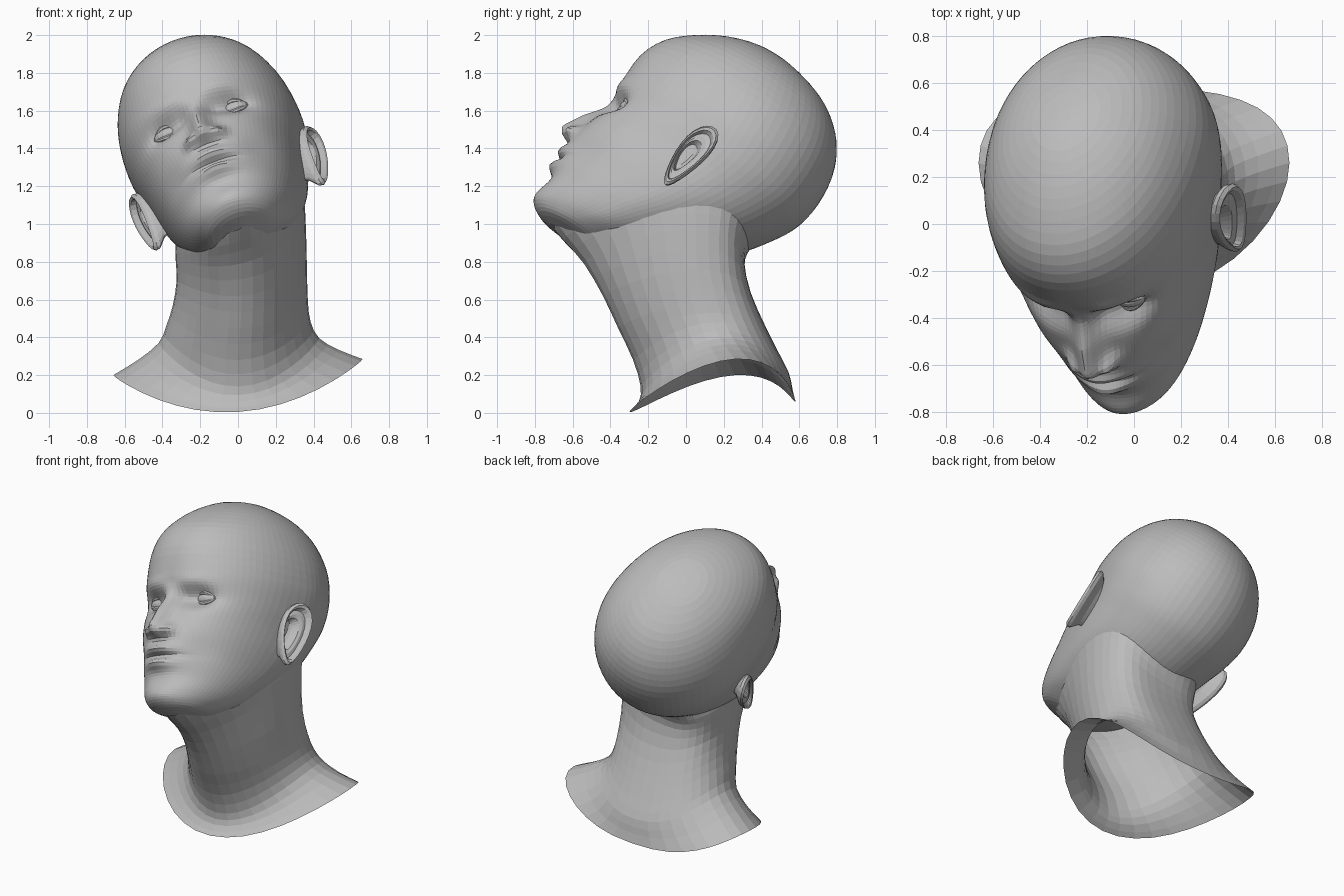
import bpy, bmesh, math
from mathutils import Matrix, Vector

if "Cube" in bpy.data.objects:
    bpy.data.objects.remove(bpy.data.objects["Cube"], do_unlink=True)

clay = bpy.data.materials.new("clay_grey")
clay.use_nodes = True
GREY = (0.5, 0.5, 0.5, 1)
clay.diffuse_color = GREY
clay.node_tree.nodes["Principled BSDF"].inputs["Base Color"].default_value = GREY

# Head frame: sideways, backwards and upwards axes of the tilted head
side = Vector((0.93, -0.04, 0.365)).normalized()
back = Vector((0.228, 0.843, -0.486))
back = (back - side * back.dot(side)).normalized()
up = side.cross(back)
HEAD = Matrix((side, back, up)).transposed().to_4x4()
HEAD.translation = (-0.13, 0.15, 1.42)


def lerp_table(table, key):
    """Rows of (key, values...) sorted by falling key."""
    for a, b in zip(table, table[1:]):
        if key >= b[0]:
            t = min(1, max(0, (a[0] - key) / (a[0] - b[0])))
            return [p + (q - p) * t for p, q in zip(a[1:], b[1:])]
    return list(table[-1][1:])


def spline_rows(table, steps):
    """Smooth rows through every table row; steps(a, b) gives rows per gap."""
    rows = []
    for i in range(len(table) - 1):
        p0, p1, p2 = table[max(0, i - 1)], table[i], table[i + 1]
        p3 = table[min(len(table) - 1, i + 2)]
        count = steps(p1, p2)
        for k in range(count):
            t = k / count
            rows.append([b + t / 2 * (c - a + t * (2 * a - 5 * b + 4 * c - d
                                                   + t * (3 * (b - c) + d - a)))
                         for a, b, c, d in zip(p0, p1, p2, p3)])
    return rows + [list(table[-1])]


def loft(name, rings, matrix=None, cap_start=False, cap_end=False):
    """Skin closed rings of points into one object."""
    bm = bmesh.new()
    rows = [[bm.verts.new(p) for p in ring] for ring in rings]
    n = len(rows[0])
    for a, b in zip(rows, rows[1:]):
        for i in range(n):
            j = (i + 1) % n
            bm.faces.new((a[i], a[j], b[j], b[i]))
    for wanted, row in ((cap_start, rows[0]), (cap_end, rows[-1])):
        if wanted:
            hub = bm.verts.new(sum((v.co for v in row), Vector()) / n)
            for i in range(n):
                bm.faces.new((row[i], row[(i + 1) % n], hub))
    bmesh.ops.recalc_face_normals(bm, faces=bm.faces)
    mesh = bpy.data.meshes.new(name)
    bm.to_mesh(mesh)
    bm.free()
    mesh.materials.append(clay)
    ob = bpy.data.objects.new(name, mesh)
    bpy.context.collection.objects.link(ob)
    if matrix:
        ob.matrix_world = matrix


# Head sections: height, front, back, widest point, half width, front roundness
SECTIONS = [
    (0.58, -0.03, 0.03, 0, 0.03, 1),
    (0.56, -0.165, 0.18, 0.01, 0.15, 1),
    (0.5, -0.31, 0.36, 0.02, 0.27, 1),
    (0.42, -0.435, 0.48, 0.03, 0.36, 1),
    (0.32, -0.54, 0.565, 0.05, 0.425, 0.98),
    (0.19, -0.595, 0.62, 0.08, 0.472, 0.96),
    (0.03, -0.595, 0.637, 0.1, 0.485, 0.9),
    (-0.12, -0.575, 0.615, 0.1, 0.46, 0.84),
    (-0.25, -0.61, 0.55, 0.07, 0.428, 0.84),
    (-0.4, -0.65, 0.44, 0, 0.397, 0.88),
    (-0.52, -0.645, 0.3, -0.07, 0.362, 0.9),
    (-0.63, -0.625, 0.15, -0.17, 0.32, 0.92),
    (-0.72, -0.64, 0, -0.25, 0.272, 0.94),
    (-0.78, -0.63, -0.12, -0.33, 0.22, 0.96),
    (-0.82, -0.58, -0.2, -0.4, 0.16, 1),
    (-0.84, -0.5, -0.3, -0.4, 0.06, 1),
]
# Nose ridge: height, projection, half width
NOSE = [(-0.03, 0, 0.06), (-0.12, 0.03, 0.05), (-0.22, 0.08, 0.052),
        (-0.33, 0.11, 0.062), (-0.365, 0.085, 0.068), (-0.405, 0, 0.06)]
# Face forms: sideways, height, spread sideways, spread in height, projection
FORMS = [
    (0.085, -0.35, 0.034, 0.035, 0.045),  # nostril wing
    (0.16, -0.03, 0.12, 0.045, 0.015),    # brow ridge
    (0.19, -0.135, 0.09, 0.06, -0.075),   # eye socket
    (0.09, -0.13, 0.04, 0.05, -0.025),    # inner eye corner
    (0.25, -0.46, 0.09, 0.1, -0.025),     # cheek hollow
    (0, -0.465, 0.115, 0.03, 0.033),      # upper lip
    (0, -0.56, 0.105, 0.035, 0.042),      # lower lip
    (0, -0.51, 0.13, 0.014, -0.028),      # mouth line
    (0, -0.75, 0.1, 0.05, 0.012),         # chin
]


def relief(x, z):
    height, width = lerp_table(NOSE, z)
    total = height * math.exp(-(x / width) ** 2)
    for fx, fz, sx, sz, amount in FORMS:
        total += amount * math.exp(-((abs(x) - fx) / sx) ** 2 - ((z - fz) / sz) ** 2)
    return total


def head_ring(z, front, rear, mid, half, roundness, columns=84):
    ring = []
    for i in range(columns):
        t = 2 * i / columns - 1
        angle = math.copysign(math.pi * abs(t) ** 1.4, t)   # denser at the face
        s, c = math.sin(angle), math.cos(angle)
        power = roundness if c > 0 else 0.97
        x = half * math.copysign(abs(s) ** power, s)
        if c > 0:
            y = mid + (front - mid) * c ** power
            y -= relief(x, z) * min(1, c * 3)
        else:
            y = mid + (rear - mid) * abs(c) ** power
        ring.append((x, y, z))
    return ring


# Skull rows are broad, face rows are fine
head_rows = spline_rows(
    SECTIONS, lambda a, b: 3 if a[0] > 0.03 else max(3, round((a[0] - b[0]) / 0.017)))
loft("head", [head_ring(*row) for row in head_rows], HEAD, True, True)

# Neck rings: right x, left x, front y, side y, back y, then z right, left, front, back
NECK = [
    (-0.66, 0.66, -0.3, 0.26, 0.58, 0.2, 0.285, 0.005, 0.06),
    (-0.53, 0.53, -0.25, 0.22, 0.565, 0.28, 0.335, 0.06, 0.12),
    (-0.42, 0.43, -0.24, 0.18, 0.545, 0.37, 0.395, 0.14, 0.21),
    (-0.38, 0.385, -0.28, 0.14, 0.49, 0.46, 0.48, 0.28, 0.32),
    (-0.345, 0.37, -0.36, 0.1, 0.42, 0.57, 0.59, 0.45, 0.46),
    (-0.325, 0.365, -0.44, 0.06, 0.345, 0.7, 0.76, 0.62, 0.63),
    (-0.33, 0.36, -0.54, 0.05, 0.31, 0.81, 0.97, 0.79, 0.78),
    (-0.33, 0.35, -0.645, 0.05, 0.33, 0.89, 1.14, 0.91, 0.87),
    (-0.31, 0.33, -0.7, 0.05, 0.38, 0.96, 1.27, 0.975, 0.95),
]


def neck_ring(xr, xl, yf, ys, yb, zr, zl, zf, zb, columns=36):
    ring = []
    for i in range(columns):
        a = 2 * math.pi * i / columns
        c, s = math.cos(a), math.sin(a)
        wide = math.copysign(abs(c) ** (0.85 if s > 0 else 1), c)   # fuller nape
        ring.append(((xl + xr + (xl - xr) * wide) / 2,
                     c * c * ys + (s * s * (yf + yb) + s * (yb - yf)) / 2,
                     (c * c * (zl + zr) + c * (zl - zr)
                      + s * s * (zf + zb) + s * (zb - zf)) / 2))
    return ring


loft("neck", [neck_ring(*row) for row in spline_rows(NECK, lambda a, b: 2)])

# Ear rings: scale, distance outwards, shift forwards
EAR = [(0.6, -0.06, 0.02), (0.75, 0.01, 0.01), (1, 0.05, 0), (1.02, 0.07, 0),
       (0.94, 0.085, 0), (0.85, 0.08, 0.002), (0.78, 0.055, 0.006), (0.64, 0.06, 0.012),
       (0.52, 0.055, 0.018), (0.4, 0.015, 0.025), (0.15, 0.005, 0.028)]


def ear_ring(sign, scale, out, shift, columns=24):
    ring = []
    for i in range(columns):
        a = 2 * math.pi * i / columns
        z = 0.195 * scale * math.sin(a)
        y = 0.083 * scale * math.cos(a) * (1 + 0.35 * math.sin(a)) + 0.12 * z - shift
        ring.append((sign * (0.42 + out + 0.4 * y + 0.05 * z), 0.04 + y, z - 0.275))
    return ring


for sign, label in ((1, "left"), (-1, "right")):
    loft(label + "_ear", [ear_ring(sign, *r) for r in EAR], HEAD, False, True)

    # Eyeball with a rounded lid above and below
    bpy.ops.mesh.primitive_uv_sphere_add(segments=20, ring_count=12, radius=1)
    eye = bpy.context.object
    eye.name = label + "_eye"
    eye.data.materials.append(clay)
    eye.matrix_world = (HEAD @ Matrix.Translation((sign * 0.188, -0.425, -0.13))
                        @ Matrix.Diagonal((0.085, 0.075, 0.05, 1)))
    for lid, lift in (("upper", 0.034), ("lower", -0.034)):
        rings = []
        for k in range(13):
            t = k / 6 - 1
            bow = 1 - t * t
            centre = Vector((sign * (0.188 + 0.08 * t), -0.45 - 0.035 * bow,
                             -0.13 + lift * bow))
            r = 0.005 + 0.01 * bow
            rings.append([centre + Vector((0, r * math.cos(q * math.pi / 4),
                                           r * math.sin(q * math.pi / 4)))
                          for q in range(8)])
        loft(label + "_" + lid + "_eyelid", rings, HEAD, True, True)
